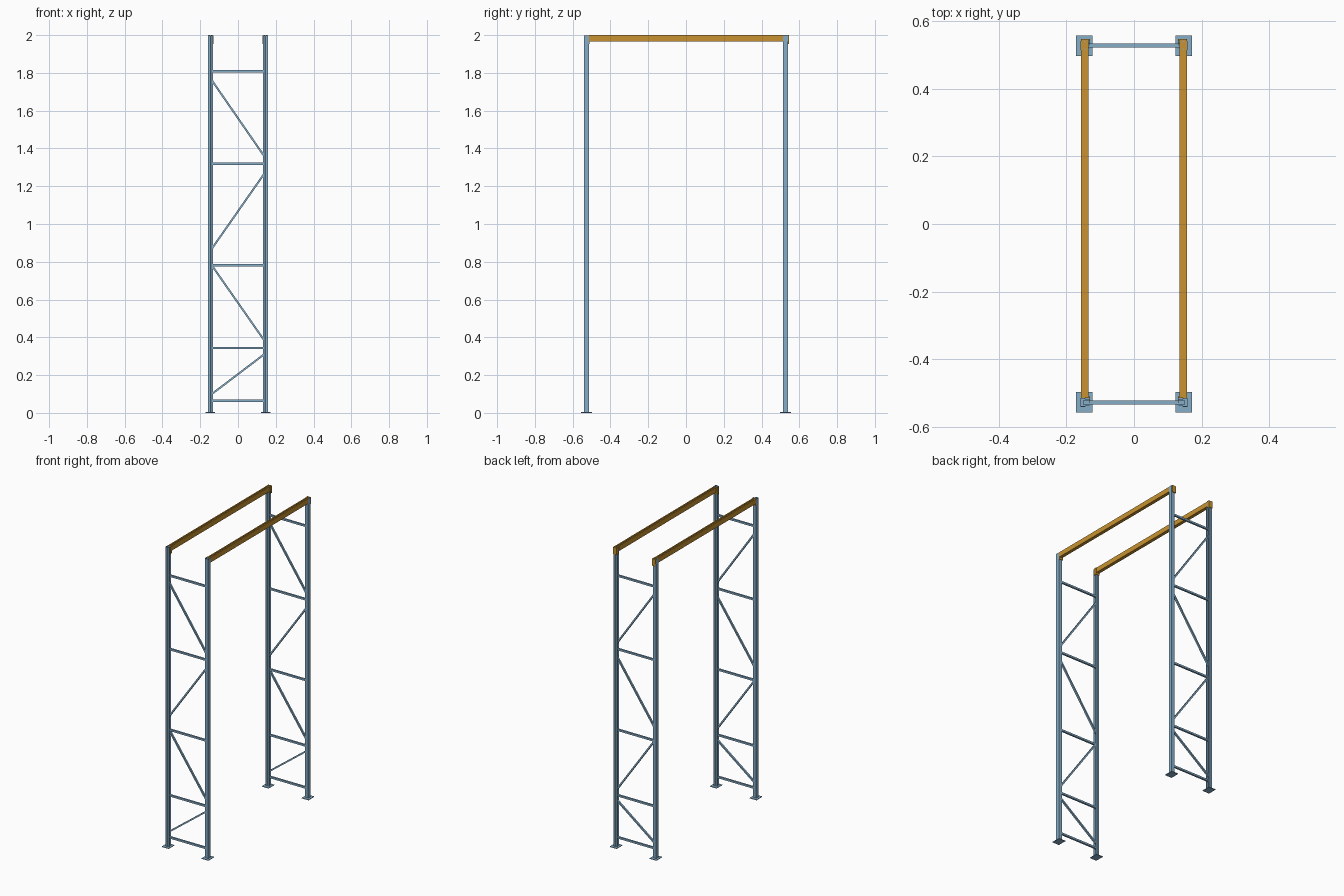
import bpy, bmesh, math
from mathutils import Vector

if "Cube" in bpy.data.objects:
    bpy.data.objects.remove(bpy.data.objects["Cube"])


def material(name, rgb):
    m = bpy.data.materials.new(name)
    m.diffuse_color = (*rgb, 1)
    m.use_nodes = True
    m.node_tree.nodes["Principled BSDF"].inputs["Base Color"].default_value = m.diffuse_color
    return m


BLUE = material("steel_blue", (0.24, 0.42, 0.58))
ORANGE = material("beam_orange", (0.58, 0.29, 0.03))


def extrude(name, profile, vec, mat):
    """Extrude a closed planar outline (3D points) along vec."""
    bm = bmesh.new()
    face = bm.faces.new([bm.verts.new(p) for p in profile])
    geom = bmesh.ops.extrude_face_region(bm, geom=[face])["geom"]
    bmesh.ops.translate(bm, verts=[g for g in geom if isinstance(g, bmesh.types.BMVert)], vec=vec)
    bmesh.ops.recalc_face_normals(bm, faces=bm.faces)
    me = bpy.data.meshes.new(name)
    bm.to_mesh(me)
    bm.free()
    ob = bpy.data.objects.new(name, me)
    bpy.context.collection.objects.link(ob)
    me.materials.append(mat)
    return ob


def box(name, lo, hi, mat):
    (x0, y0, z0), (x1, y1, z1) = lo, hi
    return extrude(name, [(x0, y0, z0), (x1, y0, z0), (x1, y1, z0), (x0, y1, z0)], (0, 0, z1 - z0), mat)


def brace(name, a, b, y, width):
    """Flat bar in the xz plane between two (x, z) points."""
    a, b = Vector((a[0], y, a[1])), Vector((b[0], y, b[1]))
    d = (b - a).normalized()
    n = Vector((-d.z, 0, d.x)) * width / 2
    t = Vector((0, 0.006, 0))
    return extrude(name, [a + n + t, a - n + t, a - n - t, a + n - t], b - a, BLUE)


PX, PY = 0.145, 0.527

# Half of the stepped channel outline: (distance inward from outer web, half width)
outer = [(0, 0.013), (0.013, 0.013), (0.015, 0.0105), (0.026, 0.0105)]
inner = [(0.026, 0.0085), (0.0135, 0.0085), (0.012, 0.011), (0.002, 0.011)]
half = outer + inner
channel = half + [(x, -y) for x, y in reversed(half)]

levels = [0.064, 0.344, 0.781, 1.319, 1.809]
diagonals = [(0.095, 0.315), (0.79, 0.375), (0.86, 1.275), (1.77, 1.35)]

for end, sy in (("front", -1), ("back", 1)):
    y = sy * PY
    for side, sx in (("left", -1), ("right", 1)):
        # Upright channel opening towards the middle, on a foot plate
        pts = [(sx * (0.158 - u), y + v, 0) for u, v in channel]
        extrude(f"{end}_{side}_upright", pts, (0, 0, 1.999), BLUE)
        cx = sx * 0.147
        box(f"{end}_{side}_foot_plate", (cx - 0.025, y - 0.03, 0), (cx + 0.025, y + 0.03, 0.004), BLUE)
    # Horizontal and diagonal bracing
    for i, z in enumerate(levels):
        brace(f"{end}_crossbar_{i}", (-0.151, z), (0.151, z), y, 0.012)
    for i, (z0, z1) in enumerate(diagonals):
        brace(f"{end}_diagonal_{i}", (-0.145, z0), (0.145, z1), y, 0.010)

for side, sx in (("left", -1), ("right", 1)):
    # Beam with a shallow groove along its top
    section = [(0.134, 1.967), (0.156, 1.967), (0.156, 2), (0.148, 2), (0.148, 1.996),
               (0.142, 1.996), (0.142, 2), (0.134, 2)]
    extrude(f"{side}_beam", [(sx * x, -0.513, z) for x, z in section], (0, 1.057, 0), ORANGE)
    # L-shaped end connectors
    for end, y in (("front", -0.510), ("back", 0.546)):
        ell = [(0.156, y), (0.130, y), (0.130, y - 0.019), (0.132, y - 0.019),
               (0.132, y - 0.004), (0.156, y - 0.004)]
        extrude(f"{side}_{end}_beam_connector", [(sx * x, v, 1.953) for x, v in ell], (0, 0, 0.046), ORANGE)
